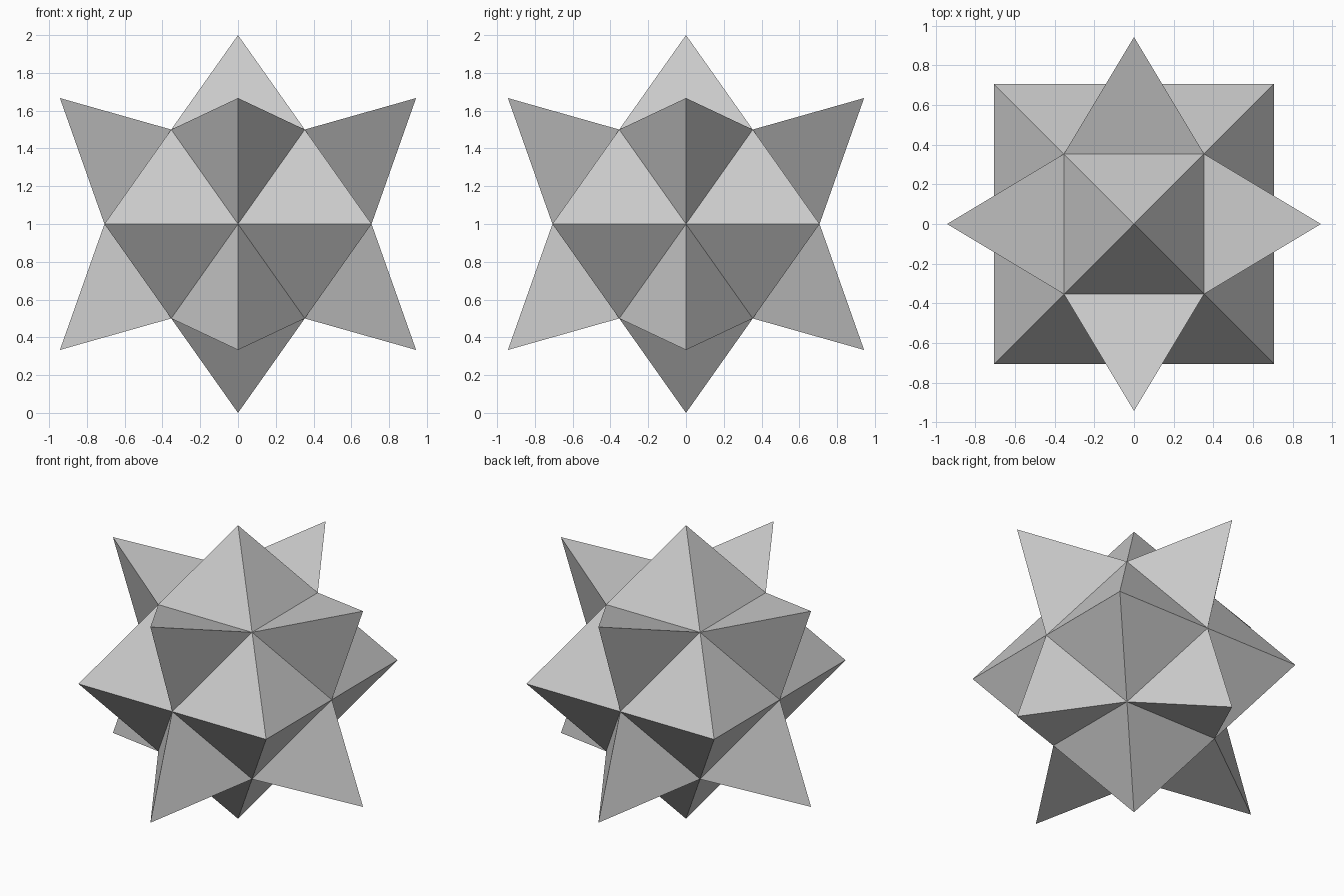
import bpy, bmesh
from math import radians
from mathutils import Matrix

if "Cube" in bpy.data.objects:
    bpy.data.objects.remove(bpy.data.objects["Cube"])

# Core: cuboctahedron from the edge midpoints of a cube
bm = bmesh.new()
h = 0.5
for a in (-h, h):
    for b in (-h, h):
        for co in ((a, b, 0), (a, 0, b), (0, a, b)):
            bm.verts.new(co)
bmesh.ops.convex_hull(bm, input=bm.verts[:])
bmesh.ops.dissolve_limit(bm, angle_limit=radians(1), verts=bm.verts[:], edges=bm.edges[:])

# Spikes: an equilateral pyramid on every square and triangle
spikes = bmesh.ops.poke(bm, faces=bm.faces[:])
for v in spikes["verts"]:
    v.co *= 2

# Turn so a square spike points up and the other four point diagonally
bmesh.ops.transform(bm, verts=bm.verts[:],
                    matrix=Matrix.Translation((0, 0, 1)) @ Matrix.Rotation(radians(45), 4, 'Z'))
bmesh.ops.recalc_face_normals(bm, faces=bm.faces[:])

mesh = bpy.data.meshes.new("spiked_star")
bm.to_mesh(mesh)
bm.free()
bpy.context.collection.objects.link(bpy.data.objects.new("spiked_star", mesh))
